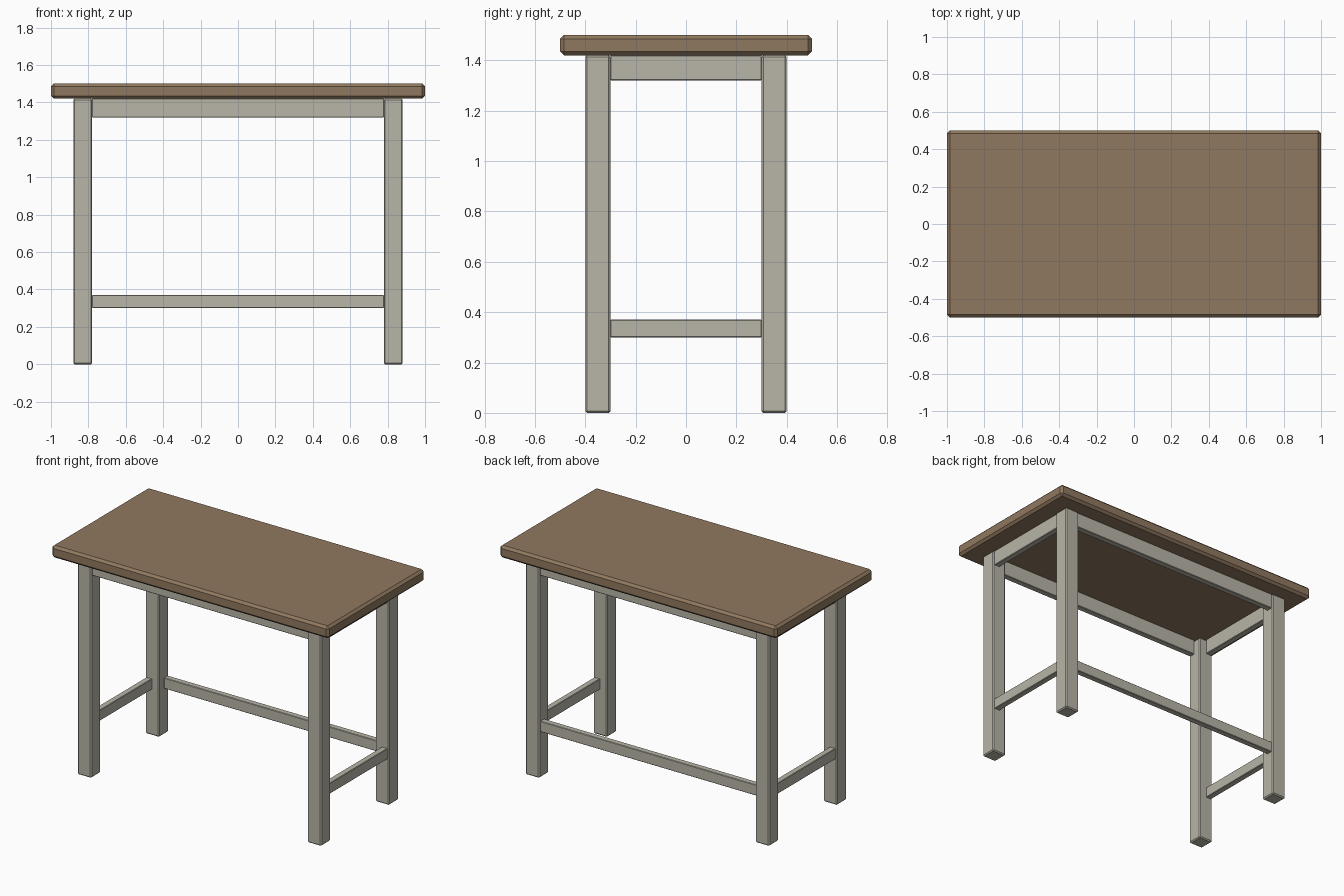
import bpy

if "Cube" in bpy.data.objects:
    bpy.data.objects.remove(bpy.data.objects["Cube"])


def material(name, color):
    mat = bpy.data.materials.new(name)
    mat.diffuse_color = (*color, 1)
    mat.use_nodes = True
    mat.node_tree.nodes["Principled BSDF"].inputs["Base Color"].default_value = mat.diffuse_color
    return mat


WOOD = material("brown_wood", (0.28, 0.19, 0.115))
PAINT = material("pale_paint", (0.48, 0.46, 0.39))


def box(name, lo, hi, chamfer, mat):
    """Chamfered box between two corners."""
    bpy.ops.mesh.primitive_cube_add(size=1, location=[(a + b) / 2 for a, b in zip(lo, hi)])
    ob = bpy.context.object
    ob.name = name
    ob.scale = [b - a for a, b in zip(lo, hi)]
    bpy.ops.object.transform_apply(location=False, rotation=False, scale=True)
    bev = ob.modifiers.new("chamfer", 'BEVEL')
    bev.width = chamfer
    bev.segments = 1
    ob.data.materials.append(mat)
    return ob


TOP_Z, UNDER_Z = 1.50, 1.42
LEG_X, LEG_Y, LEG = 0.88, 0.40, 0.10   # outer leg faces and leg width
INSET, THICK = 0.01, 0.04              # rail setback and thickness
APRON = (1.32, UNDER_Z)
STRETCHER = (0.30, 0.37)

# Tabletop
box("tabletop", (-1, -0.5, UNDER_Z), (1, 0.5, TOP_Z), 0.015, WOOD)

# Four legs
for sx, side in ((-1, "left"), (1, "right")):
    for sy, end in ((-1, "front"), (1, "back")):
        cx, cy = sx * (LEG_X - LEG / 2), sy * (LEG_Y - LEG / 2)
        box(f"{end}_{side}_leg", (cx - LEG / 2, cy - LEG / 2, 0),
            (cx + LEG / 2, cy + LEG / 2, UNDER_Z), 0.007, PAINT)


def long_rail(name, sy, z):
    cy = sy * (LEG_Y - INSET - THICK / 2)
    hx = LEG_X - LEG
    box(name, (-hx, cy - THICK / 2, z[0]), (hx, cy + THICK / 2, z[1]), 0.003, PAINT)


def side_rail(name, sx, z):
    cx = sx * (LEG_X - INSET - THICK / 2)
    hy = LEG_Y - LEG
    box(name, (cx - THICK / 2, -hy, z[0]), (cx + THICK / 2, hy, z[1]), 0.003, PAINT)


# Aprons on all four sides, stretchers on the back and both ends
long_rail("front_apron", -1, APRON)
long_rail("back_apron", 1, APRON)
long_rail("back_stretcher", 1, STRETCHER)
for sx, side in ((-1, "left"), (1, "right")):
    side_rail(f"{side}_apron", sx, APRON)
    side_rail(f"{side}_stretcher", sx, STRETCHER)
